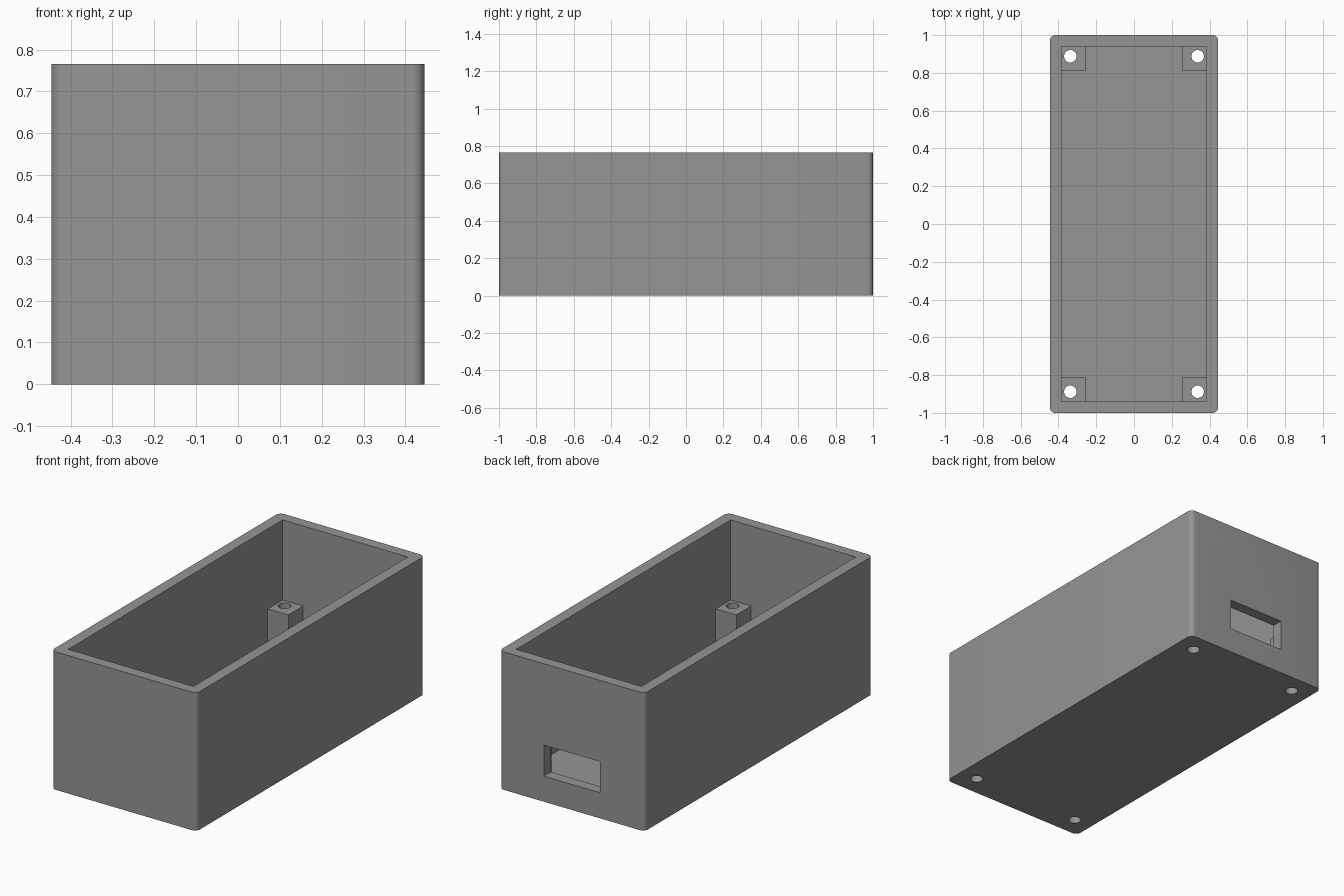
import bpy, bmesh, math

if "Cube" in bpy.data.objects:
    bpy.data.objects.remove(bpy.data.objects["Cube"])

HX, HY, H = 0.446, 1.0, 0.765      # outer half sizes and height
IX, IY, FLOOR = 0.384, 0.939, 0.063  # inner half sizes and floor thickness
POST, POST_TOP = 0.126, 0.321
HOLE_X, HOLE_Y, HOLE_R = 0.337, 0.888, 0.033

grey = bpy.data.materials.new("grey_plastic")
grey.diffuse_color = (0.30, 0.30, 0.30, 1)
grey.use_nodes = True
grey.node_tree.nodes["Principled BSDF"].inputs["Base Color"].default_value = grey.diffuse_color


def add_object(name, bm):
    bmesh.ops.recalc_face_normals(bm, faces=bm.faces)
    me = bpy.data.meshes.new(name)
    bm.to_mesh(me)
    bm.free()
    me.materials.append(grey)
    ob = bpy.data.objects.new(name, me)
    bpy.context.collection.objects.link(ob)
    return ob


def box(name, lo, hi, round_r=0):
    bm = bmesh.new()
    bmesh.ops.create_cube(bm, size=1)
    for v in bm.verts:
        v.co = [l if c < 0 else h for c, l, h in zip(v.co, lo, hi)]
    if round_r:
        upright = [e for e in bm.edges
                   if abs(e.verts[0].co.z - e.verts[1].co.z) > 0.1]
        bmesh.ops.bevel(bm, geom=upright, offset=round_r, segments=8,
                        profile=0.5, affect='EDGES')
    return add_object(name, bm)


def rod(name, x, y, r, z0, z1):
    bm = bmesh.new()
    bmesh.ops.create_cone(bm, cap_ends=True, segments=32, radius1=r,
                          radius2=r, depth=z1 - z0)
    bmesh.ops.translate(bm, verts=bm.verts, vec=(x, y, (z0 + z1) / 2))
    return add_object(name, bm)


def combine(target, tool, operation):
    mod = target.modifiers.new(operation.lower(), 'BOOLEAN')
    mod.operation, mod.solver, mod.object = operation, 'EXACT', tool
    bpy.context.view_layer.update()
    dg = bpy.context.evaluated_depsgraph_get()
    me = bpy.data.meshes.new_from_object(target.evaluated_get(dg))
    target.modifiers.clear()
    target.data = me
    bpy.data.objects.remove(tool)


# Open case with rounded upright corners
case = box("case", (-HX, -HY, 0), (HX, HY, H), 0.03)
combine(case, box("cavity", (-IX, -IY, FLOOR), (IX, IY, H + 0.2)), 'DIFFERENCE')

# Corner screw posts, set slightly into walls and floor
corners = [(sx, sy) for sx in (-1, 1) for sy in (-1, 1)]
for sx, sy in corners:
    xs = sorted((sx * (IX - POST), sx * (IX + 0.01)))
    ys = sorted((sy * (IY - POST - 0.004), sy * (IY + 0.01)))
    post = box("post", (xs[0], ys[0], FLOOR - 0.01), (xs[1], ys[1], POST_TOP))
    combine(case, post, 'UNION')

# Screw holes through posts and floor
for sx, sy in corners:
    hole = rod("hole", sx * HOLE_X, sy * HOLE_Y, HOLE_R, -0.1, POST_TOP + 0.1)
    combine(case, hole, 'DIFFERENCE')

# Connector opening in the back wall
opening = box("opening", (-0.172, IY - 0.05, 0.142), (0.172, HY + 0.1, 0.314))
combine(case, opening, 'DIFFERENCE')

case.data.shade_smooth()
case.data.set_sharp_from_angle(angle=math.radians(30))
